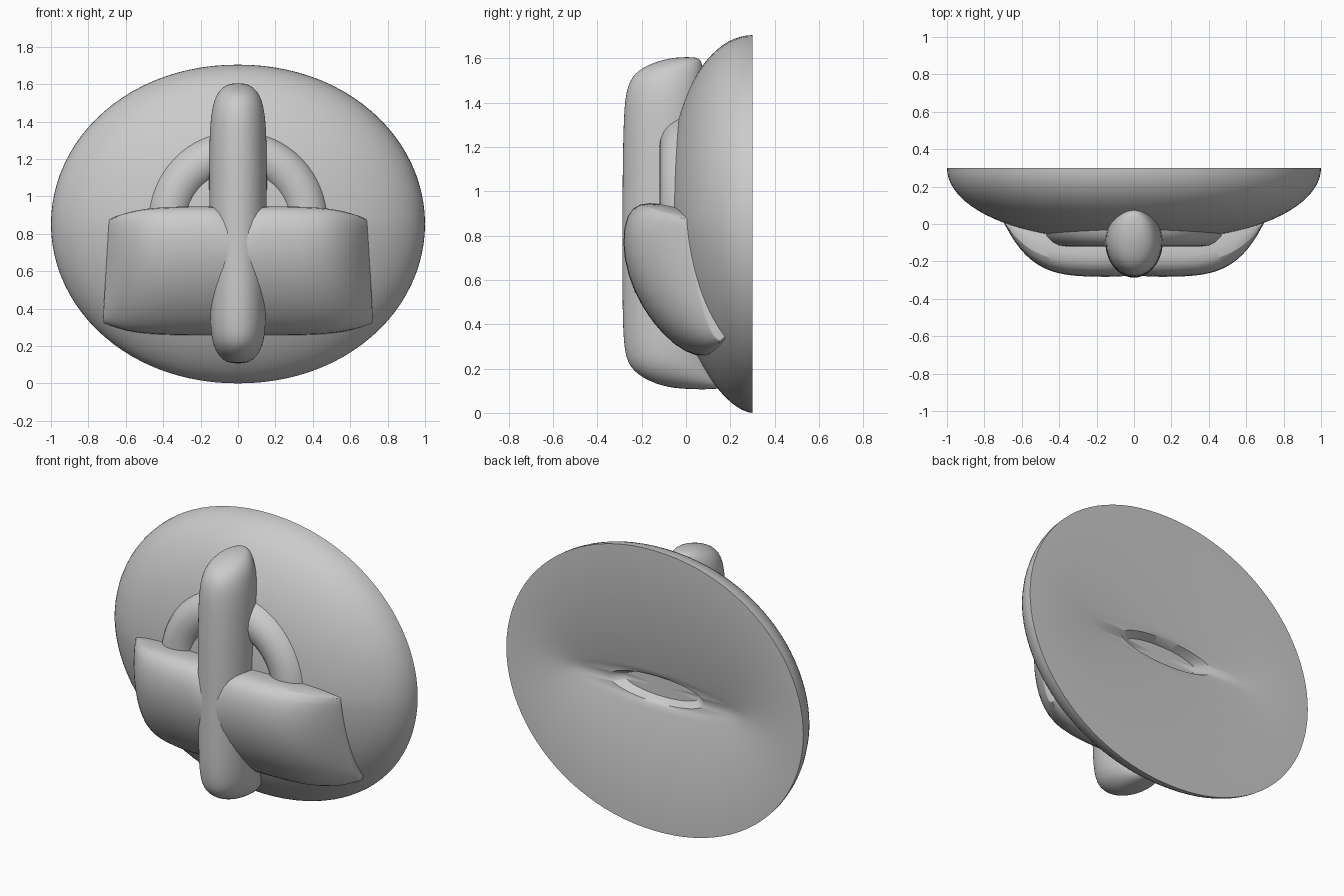
import bpy, bmesh, math

cube = bpy.data.objects.get("Cube")
if cube:
    bpy.data.objects.remove(cube, do_unlink=True)

grey = bpy.data.materials.new("plain_grey")
grey.use_nodes = True
grey.diffuse_color = (0.6, 0.6, 0.6, 1)
grey.node_tree.nodes["Principled BSDF"].inputs["Base Color"].default_value = (0.6, 0.6, 0.6, 1)


def finish(obj, levels=0):
    """Colour, optionally subdivide, and smooth an object."""
    obj.data.materials.clear()
    obj.data.materials.append(grey)
    if levels:
        sub = obj.modifiers.new("smooth_form", 'SUBSURF')
        sub.levels = sub.render_levels = levels
    bpy.ops.object.select_all(action='DESELECT')
    obj.select_set(True)
    bpy.context.view_layer.objects.active = obj
    bpy.ops.object.shade_smooth_by_angle(angle=math.radians(45))


def loft(name, rings, levels=0):
    """Skin a list of closed rings and cap both ends."""
    bm = bmesh.new()
    rows = [[bm.verts.new(p) for p in ring] for ring in rings]
    n = len(rows[0])
    for a, b in zip(rows, rows[1:]):
        for i in range(n):
            j = (i + 1) % n
            bm.faces.new((a[i], a[j], b[j], b[i]))
    bm.faces.new(rows[0])
    bm.faces.new(rows[-1])
    bmesh.ops.recalc_face_normals(bm, faces=bm.faces)
    mesh = bpy.data.meshes.new(name)
    bm.to_mesh(mesh)
    bm.free()
    obj = bpy.data.objects.new(name, mesh)
    bpy.context.collection.objects.link(obj)
    finish(obj, levels)


def angles(n):
    return [2 * math.pi * i / n for i in range(n)]


# Domed shell: oval outline, fuller at the top than the bottom
CENTRE_Z, HALF_Z, BACK = 0.852, 0.852, 0.3


def dome_point(r, t):
    low = max(0, -math.sin(t))
    bulge = max(0, 1 - r ** (2.3 - 0.5 * low)) ** (0.5 + 0.1 * low)
    x = math.copysign(abs(math.cos(t)) ** 0.97, math.cos(t))
    return (r * x, BACK - 0.39 * bulge, CENTRE_Z + r * HALF_Z * math.sin(t))


STEPS = 24
dome = [[dome_point(math.sin(math.pi / 2 * k / STEPS), t) for t in angles(96)]
        for k in range(1, STEPS + 1)]
# Flat back with a shallow lens-shaped slot and a small central hollow
for half_x, half_z, y in [(0.6, 0.12, 0.3), (0.53, 0.09, 0.285), (0.32, 0.08, 0.28),
                          (0.25, 0.06, 0.23), (0.05, 0.02, 0.23)]:
    dome.append([(half_x * math.cos(t), y, CENTRE_Z + half_z * math.sin(t))
                 for t in angles(96)])
loft("domed_shell", dome)

# Raised ring around the middle of the dome
bpy.ops.mesh.primitive_torus_add(major_radius=0.37, minor_radius=0.12,
                                 major_segments=64, minor_segments=20,
                                 location=(0, 0, 0.86),
                                 rotation=(math.pi / 2, 0, 0))
ring = bpy.context.object
ring.name = "raised_ring"
finish(ring)

# Upright rounded bar: height, half width, front y, back y
bar_sections = [
    (1.605, 0.03, -0.04, 0.05), (1.59, 0.075, -0.12, 0.07),
    (1.55, 0.115, -0.22, 0.08), (1.48, 0.14, -0.27, 0.09),
    (1.35, 0.156, -0.285, 0.1), (1.0, 0.157, -0.29, 0.1),
    (0.6, 0.153, -0.29, 0.1), (0.3, 0.153, -0.288, 0.12),
    (0.2, 0.135, -0.26, 0.15), (0.14, 0.1, -0.17, 0.18),
    (0.105, 0.05, -0.05, 0.2)]
bar = []
for z, w, front, back in bar_sections:
    mid, depth = (front + back) / 2, (back - front) / 2
    bar.append([(w * math.cos(t), mid + depth * math.sin(t), z) for t in angles(20)])
loft("upright_bar", bar, 2)

# Wide wrapped band: centre y, centre z, end y, end z
band_profile = [
    (0.15, 0.9, 0.12, 0.85), (0.0, 0.93, 0.07, 0.865), (-0.12, 0.945, 0.02, 0.875),
    (-0.21, 0.95, 0.0, 0.875), (-0.27, 0.9, 0.0, 0.85), (-0.29, 0.77, 0.01, 0.75),
    (-0.265, 0.62, 0.04, 0.62), (-0.2, 0.475, 0.07, 0.5), (-0.1, 0.345, 0.1, 0.4),
    (0.0, 0.27, 0.13, 0.34), (0.09, 0.245, 0.155, 0.32), (0.2, 0.29, 0.2, 0.33)]
band = []
COLUMNS = 40
for k in range(COLUMNS + 1):
    u = math.sin(math.pi * (k / COLUMNS - 0.5))
    wrap = abs(u) ** 5
    notch = 0.06 * math.exp(-(u / 0.09) ** 2)
    section = []
    for yc, zc, ye, ze in band_profile:
        z = zc + (ze - zc) * wrap
        x = u * (0.69 + 0.06 * (0.88 - z))
        dip = notch * max(0, (zc - 0.7) / 0.25)
        section.append((x, yc + (ye - yc) * wrap + 0.4 * dip, z - dip))
    band.append(section)
loft("wrapped_band", band, 1)
